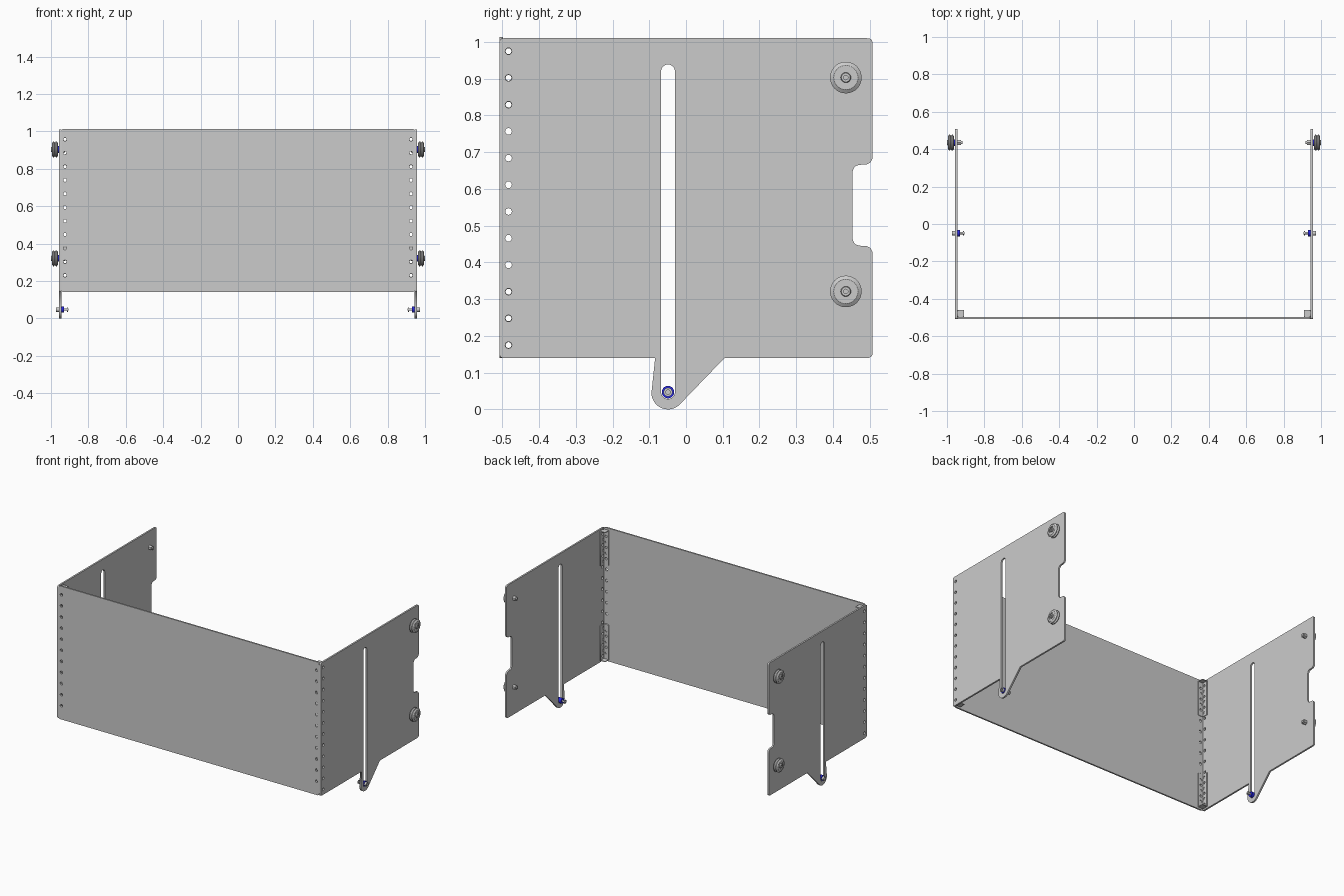
import bpy, bmesh
from math import sin, cos, pi, radians
from mathutils import Matrix, Vector

if "Cube" in bpy.data.objects:
    bpy.data.objects.remove(bpy.data.objects["Cube"])

blue = bpy.data.materials.new("blue")
blue.diffuse_color = (0.02, 0.02, 0.75, 1)
blue.use_nodes = True
blue.node_tree.nodes["Principled BSDF"].inputs["Base Color"].default_value = blue.diffuse_color


def arc(cx, cy, r, a0, a1, n=8):
    return [(cx + r * cos(radians(a0 + (a1 - a0) * i / n)),
             cy + r * sin(radians(a0 + (a1 - a0) * i / n))) for i in range(n + 1)]


def circle(cx, cy, r, n=16):
    return arc(cx, cy, r, 0, 360, n)[:-1]


def rounded(points):
    """Outline from (u, v, radius) corners, each rounded by a short curve."""
    out = []
    for i, (u, v, r) in enumerate(points):
        p = Vector((u, v))
        if r == 0:
            out.append((u, v))
            continue
        a = p + (Vector(points[i - 1][:2]) - p).normalized() * r
        b = p + (Vector(points[(i + 1) % len(points)][:2]) - p).normalized() * r
        for k in range(6):
            t = k / 5
            out.append(tuple(a * (1 - t) ** 2 + p * 2 * t * (1 - t) + b * t * t))
    return out


def mirror(ob):
    m = ob.modifiers.new("mirror", 'MIRROR')
    m.use_mirror_merge = False


def plate(name, loops, axis, lo, hi, both=True):
    """Flat sheet: first loop is the outline, the others are openings."""
    cu = bpy.data.curves.new(name, 'CURVE')
    cu.dimensions = '2D'
    cu.fill_mode = 'BOTH'
    cu.extrude = (hi - lo) / 2
    for loop in loops:
        sp = cu.splines.new('POLY')
        sp.points.add(len(loop) - 1)
        for p, (u, v) in zip(sp.points, loop):
            p.co = (u, v, 0, 1)
        sp.use_cyclic_u = True
    ob = bpy.data.objects.new(name, cu)
    bpy.context.collection.objects.link(ob)
    bpy.ops.object.select_all(action='DESELECT')
    ob.select_set(True)
    bpy.context.view_layer.objects.active = ob
    bpy.ops.object.convert(target='MESH')
    ob = bpy.context.object
    c = (lo + hi) / 2
    frames = {
        'x': ((0, 0, 1, c), (1, 0, 0, 0), (0, 1, 0, 0), (0, 0, 0, 1)),
        'y': ((1, 0, 0, 0), (0, 0, -1, c), (0, 1, 0, 0), (0, 0, 0, 1)),
        'z': ((1, 0, 0, 0), (0, 1, 0, 0), (0, 0, 1, c), (0, 0, 0, 1)),
    }
    ob.data.transform(Matrix(frames[axis]))
    bm = bmesh.new()
    bm.from_mesh(ob.data)
    bmesh.ops.remove_doubles(bm, verts=bm.verts, dist=1e-5)
    bmesh.ops.recalc_face_normals(bm, faces=bm.faces)
    bm.to_mesh(ob.data)
    bm.free()
    if both:
        mirror(ob)
    return ob


def lathe(name, profile, y, z, n=32, mat=None):
    """Turned part about a line along x, from (x, radius) points."""
    bm = bmesh.new()
    vs = [bm.verts.new((x, y, z + r)) for x, r in profile]
    es = [bm.edges.new(e) for e in zip(vs, vs[1:])]
    bmesh.ops.spin(bm, geom=vs + es, cent=(0, y, z), axis=(1, 0, 0),
                   angle=2 * pi, steps=n, use_duplicate=False)
    bmesh.ops.remove_doubles(bm, verts=bm.verts, dist=1e-5)
    bmesh.ops.recalc_face_normals(bm, faces=bm.faces)
    me = bpy.data.meshes.new(name)
    bm.to_mesh(me)
    bm.free()
    ob = bpy.data.objects.new(name, me)
    bpy.context.collection.objects.link(ob)
    if mat:
        me.materials.append(mat)
    bpy.ops.object.select_all(action='DESELECT')
    ob.select_set(True)
    bpy.context.view_layer.objects.active = ob
    bpy.ops.object.shade_smooth_by_angle()
    mirror(ob)


def rod(name, x0, x1, r, y, z, n=24, mat=None):
    lathe(name, [(x0, 0), (x0, r), (x1, r), (x1, 0)], y, z, n, mat)


def rect(u0, v0, u1, v1):
    return [(u0, v0), (u1, v0), (u1, v1), (u0, v1)]


PITCH = 0.0727
SLOT_Y, BOLT_Z = -0.049, 0.047
IN_X, OUT_X = 0.945, 0.956

# Side panels: outline with foot and rear notch, long slot, column of holes
outline = rounded([(-0.508, 1.01, 0.012), (-0.508, 0.14, 0.012)])
outline = (rounded([(0.105, 0.14, 0), (0.508, 0.14, 0.015), (0.508, 0.445, 0.025),
                    (0.453, 0.445, 0.025), (0.453, 0.666, 0.025), (0.508, 0.666, 0.025),
                    (0.508, 1.01, 0.015), (-0.508, 1.01, 0.012), (-0.508, 0.14, 0.012),
                    (-0.094, 0.14, 0.01)])
           + arc(SLOT_Y, 0.045, 0.045, 180, 315, 14))
slot = arc(SLOT_Y, BOLT_Z, 0.019, 180, 360) + arc(SLOT_Y, 0.92, 0.019, 0, 180)
side_holes = [circle(-0.483, 0.175 + PITCH * i, 0.009) for i in range(12)]
plate("side_panel", [outline, slot] + side_holes, 'x', IN_X, OUT_X)

# Front panel with a column of holes at each end
front = rounded([(-0.945, 0.14, 0.015), (0.945, 0.14, 0.015),
                 (0.945, 1.013, 0.015), (-0.945, 1.013, 0.015)])
front_holes = [circle(s * 0.925, 0.23 + PITCH * i, 0.009)
               for s in (-1, 1) for i in range(11)]
plate("front_panel", [front] + front_holes, 'y', -0.508, -0.498, both=False)

# Perforated corner brackets with a closing tab at the outer end
for tag, z0, z1, tab in (("lower", 0.15, 0.38, 0.15), ("upper", 0.77, 1.0, 0.996)):
    def holes(u, start):
        zs = [start + PITCH / 2 * i for i in range(24)]
        return [circle(u, z, 0.008, 12) for z in zs if z0 + 0.012 < z < z1 - 0.012]
    plate(tag + "_bracket_side_leg", [rect(-0.498, z0, -0.46, z1)] + holes(-0.483, 0.175),
          'x', IN_X - 0.004, IN_X)
    plate(tag + "_bracket_front_leg", [rect(0.908, z0, IN_X, z1)] + holes(0.925, 0.23 - PITCH / 2),
          'y', -0.498, -0.494)
    plate(tag + "_bracket_tab", [rect(0.908, -0.498, IN_X, -0.46)], 'z', tab, tab + 0.004)

# Grooved rollers with spacer, bolt and nut
for tag, z in (("lower", 0.321), ("upper", 0.903)):
    y = 0.435
    wheel = [(0.962, 0.012), (0.962, 0.033), (0.969, 0.043), (0.973, 0.043),
             (0.979, 0.036), (0.985, 0.043), (0.988, 0.043), (0.995, 0.033),
             (0.995, 0.022), (0.991, 0.022), (0.991, 0.012), (0.962, 0.012)]
    lathe(tag + "_roller", wheel, y, z, 40)
    rod(tag + "_roller_spacer", OUT_X, 0.963, 0.018, y, z, 24, blue)
    rod(tag + "_roller_axle", 0.918, 0.992, 0.0085, y, z, 16)
    rod(tag + "_roller_nut", 0.925, IN_X, 0.015, y, z, 6)
    lathe(tag + "_roller_bolt_head", [(0.991, 0), (0.991, 0.014), (0.998, 0.014), (1.0, 0.012),
          (1.0, 0.006), (0.995, 0.006), (0.995, 0)], y, z, 24)

# Slot bolts with blue bushing, head and end nut
rod("slot_bushing", 0.93, 0.958, 0.017, SLOT_Y, BOLT_Z, 24, blue)
rod("slot_bolt_shaft", 0.905, 0.96, 0.006, SLOT_Y, BOLT_Z, 16)
rod("slot_bolt_nut", 0.909, 0.914, 0.012, SLOT_Y, BOLT_Z, 16)
lathe("slot_bolt_head", [(0.958, 0), (0.958, 0.012), (0.972, 0.012), (0.972, 0.006),
                         (0.965, 0.006), (0.965, 0)], SLOT_Y, BOLT_Z, 24)
